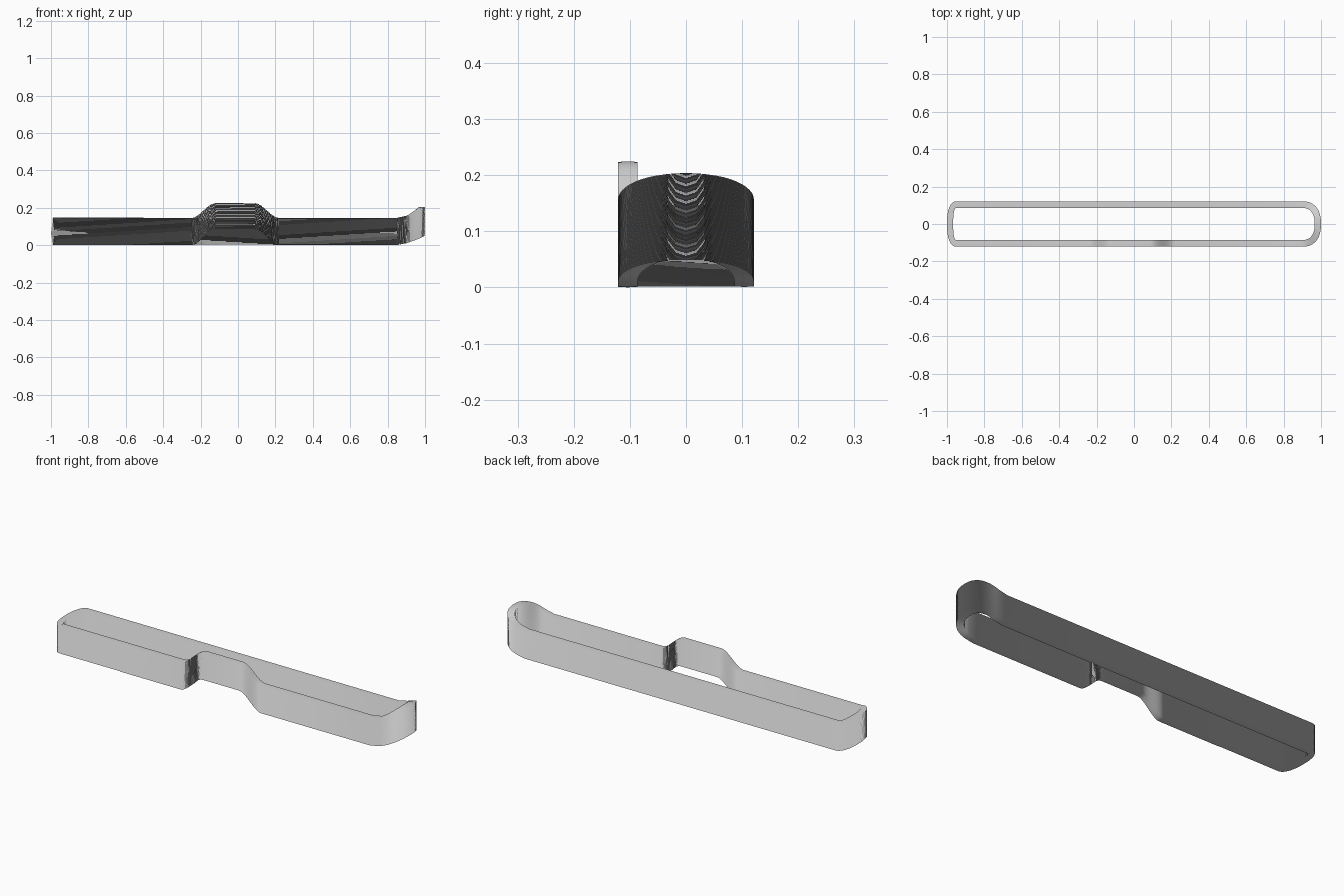
import bpy, bmesh, math

cube = bpy.data.objects.get("Cube")
if cube:
    bpy.data.objects.remove(cube, do_unlink=True)

HEIGHT, HALF_OUT, HALF_IN = 0.147, 0.121, 0.086
LEFT_X, RIGHT_X = -0.95, 0.9      # where the straight strands meet the ends
TURNS = 82                        # flat windings stacked on one another
PITCH = 1 / TURNS


def smooth(x, a, b):
    t = min(max((x - a) / (b - a), 0), 1)
    return t * t * (3 - 2 * t)


def bump(x):
    return smooth(x, -0.25, -0.12) * (1 - smooth(x, 0.09, 0.22))


def rounded(v):
    return math.copysign(abs(v) ** 0.85, v)


def end_arc(cx, out_r, in_r, start):
    """Squarish half ellipse of (outer, inner) points, counter-clockwise."""
    pairs = []
    for i in range(25):
        a = math.radians(start + 180 * i / 24)
        c, s = rounded(math.cos(a)), rounded(math.sin(a))
        pairs.append(((cx + out_r * c, HALF_OUT * s), (cx + in_r * c, HALF_IN * s)))
    return pairs


def strand(xs, side):
    return [((x, side * HALF_OUT), (x, side * HALF_IN)) for x in xs]


# One winding: front strand with its raised bridge, curled end, back, plain end
rise = [-0.25 + 0.13 * i / 12 for i in range(13)]
fall = [0.09 + 0.13 * i / 12 for i in range(13)]
outline = strand([-0.6] + rise + fall + [0.55, 0.85], -1)
outline += end_arc(RIGHT_X, 0.1, 0.066, -90)
outline += strand([0.85, 0.4, 0, -0.4, -0.8], 1)
outline += end_arc(LEFT_X, 0.05, 0.017, 90)

# Share of the loop's length travelled at each point
lengths = [0]
for i, (outer, inner) in enumerate(outline):
    lengths.append(lengths[-1] + math.dist(outer, outline[(i + 1) % len(outline)][0]))
shares = [d / lengths[-1] for d in lengths]


def height_at(point, level):
    """Height of a level from 0 to 1, lifted at the bridge and the curled end."""
    x, y = point
    curl = max((x - 0.85) / 0.15, 0) ** 1.5
    raised = bump(x) if y < 0 else 0
    low = 0.048 * curl + 0.085 * raised
    high = HEIGHT + 0.058 * curl + 0.079 * raised
    return low + (high - low) * level


# Flat ribbon with a thin lens section, wound upward turn after turn
bm = bmesh.new()
previous = None
for turn in range(TURNS):
    for i, (outer, inner) in enumerate(outline):
        level = (turn + shares[i]) * PITCH * (1 - PITCH)
        middle = [(a + b) / 2 for a, b in zip(outer, inner)]
        ring = []
        for p, shift in ((outer, 0.5), (middle, 0.92), (inner, 0.5), (middle, 0.08)):
            z = height_at(outer, level + shift * PITCH)
            ring.append(bm.verts.new((p[0], p[1], z)))
        if previous:
            for k in range(4):
                m = (k + 1) % 4
                bm.faces.new((previous[k], ring[k], ring[m], previous[m]))
        else:
            bm.faces.new(ring)
        previous = ring
bm.faces.new(previous[::-1])
bmesh.ops.recalc_face_normals(bm, faces=bm.faces)

mesh = bpy.data.meshes.new("wound_band")
bm.to_mesh(mesh)
bm.free()
band = bpy.data.objects.new("wound_band", mesh)
bpy.context.collection.objects.link(band)

# Plain grey material
GREY = (0.64, 0.64, 0.64, 1)
grey = bpy.data.materials.new("plain grey")
grey.use_nodes = True
grey.diffuse_color = GREY
grey.node_tree.nodes["Principled BSDF"].inputs["Base Color"].default_value = GREY
mesh.materials.append(grey)

bpy.ops.object.select_all(action='DESELECT')
band.select_set(True)
bpy.context.view_layer.objects.active = band
bpy.ops.object.shade_smooth_by_angle(angle=math.radians(35))
